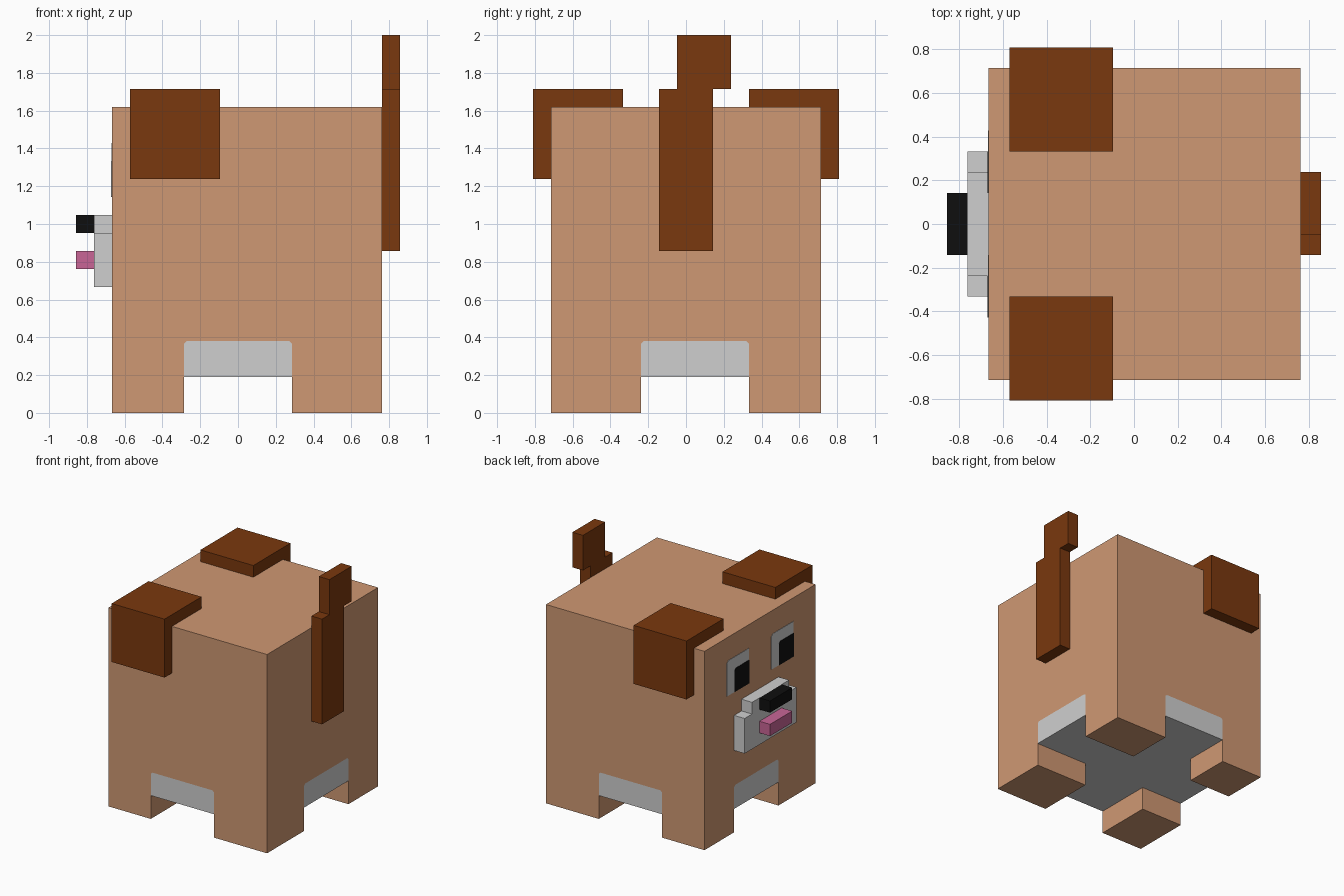
import bpy
import bmesh
from mathutils import Matrix, Vector

U = 2 / 21  # one block unit

cube = bpy.data.objects.get("Cube")
if cube:
    bpy.data.objects.remove(cube, do_unlink=True)


def material(name, rgb):
    """Flat material from an 8-bit display colour."""
    linear = [((c / 255 + 0.055) / 1.055) ** 2.4 if c > 10 else c / 255 / 12.92 for c in rgb]
    mat = bpy.data.materials.new(name)
    mat.use_nodes = True
    mat.diffuse_color = (*linear, 1)
    bsdf = next(n for n in mat.node_tree.nodes if n.type == 'BSDF_PRINCIPLED')
    bsdf.inputs["Base Color"].default_value = (*linear, 1)
    bsdf.inputs["Roughness"].default_value = 0.9
    return mat


TAN = material("tan_fur", (207, 152, 115))
BROWN = material("brown_fur", (122, 56, 14))
WHITE = material("white_fur", (207, 207, 207))
BLACK = material("black", (15, 15, 15))
PINK = material("pink", (200, 101, 150))


def finish(name, bm, *mats):
    bmesh.ops.recalc_face_normals(bm, faces=bm.faces)
    mesh = bpy.data.meshes.new(name)
    bm.to_mesh(mesh)
    bm.free()
    for mat in mats:
        mesh.materials.append(mat)
    obj = bpy.data.objects.new(name, mesh)
    bpy.context.collection.objects.link(obj)
    return obj


def box_bmesh(x, y, z):
    """Box from (low, high) ranges in block units."""
    bm = bmesh.new()
    size = [(b - a) * U for a, b in (x, y, z)]
    centre = [(a + b) / 2 * U for a, b in (x, y, z)]
    bmesh.ops.create_cube(bm, size=1, matrix=Matrix.Translation(centre) @ Matrix.Diagonal((*size, 1)))
    return bm


def box(name, mat, x, y, z):
    return finish(name, box_bmesh(x, y, z), mat)


def stepped(name, mat, x, outline):
    """Slab with a stepped outline of (y, z) points, extruded along x."""
    bm = bmesh.new()
    face = bm.faces.new([bm.verts.new((x[0] * U, y * U, z * U)) for y, z in outline])
    new = bmesh.ops.extrude_face_region(bm, geom=[face], use_keep_orig=True)["geom"]
    verts = [v for v in new if isinstance(v, bmesh.types.BMVert)]
    bmesh.ops.translate(bm, verts=verts, vec=((x[1] - x[0]) * U, 0, 0))
    return finish(name, bm, mat)


# Body: one box cut along the leg lines, corner faces pulled down as legs
GAP_X, GAP_Y = (-3, 3), (-2.5, 3.5)
BELLY, STRIP = 2, 4
bm = box_bmesh((-7, 8), (-7.5, 7.5), (BELLY, 17))
cuts = [((v, 0, 0), (1, 0, 0)) for v in GAP_X]
cuts += [((0, v, 0), (0, 1, 0)) for v in GAP_Y]
cuts.append(((0, 0, STRIP), (0, 0, 1)))
for point, normal in cuts:
    bmesh.ops.bisect_plane(bm, geom=bm.verts[:] + bm.edges[:] + bm.faces[:],
                           plane_co=Vector(point) * U, plane_no=normal)


def in_gap(value, gap):
    return gap[0] * U + 0.001 < value < gap[1] * U - 0.001


bm.normal_update()
for sx in (-1, 1):
    for sy in (-1, 1):
        corner = [f for f in bm.faces if f.normal.z < -0.9
                  and f.calc_center_median().z > U
                  and f.calc_center_median().x * sx > 3 * U
                  and not in_gap(f.calc_center_median().y, GAP_Y)
                  and f.calc_center_median().y * sy > 0]
        new = bmesh.ops.extrude_face_region(bm, geom=corner)["geom"]
        bmesh.ops.translate(bm, verts=[v for v in new if isinstance(v, bmesh.types.BMVert)],
                            vec=(0, 0, -BELLY * U))
        bm.normal_update()

# Clip the upper corners of the belly strips
tips = [v for v in bm.verts if abs(v.co.z - STRIP * U) < 0.001
        and (any(abs(v.co.x - g * U) < 0.001 for g in GAP_X)
             or any(abs(v.co.y - g * U) < 0.001 for g in GAP_Y))]
bmesh.ops.bevel(bm, geom=tips, offset=0.015, segments=1, affect='VERTICES')
bmesh.ops.recalc_face_normals(bm, faces=bm.faces)

# White underside and side strips, tan elsewhere
for f in bm.faces:
    c = f.calc_center_median()
    underside = f.normal.z < -0.9 and c.z > U
    across = in_gap(c.x, GAP_X) if abs(f.normal.y) > 0.9 else in_gap(c.y, GAP_Y)
    outer = abs(c.y) > 7 * U if abs(f.normal.y) > 0.9 else abs(c.x) > 6.5 * U
    strip = (abs(f.normal.z) < 0.1 and across and outer
             and BELLY * U < c.z < STRIP * U - 0.01)
    f.material_index = 1 if underside or strip else 0
bmesh.ops.dissolve_limit(bm, angle_limit=0.01, verts=bm.verts[:], edges=bm.edges[:],
                         delimit={'MATERIAL'})
finish("body", bm, TAN, WHITE)

# Ears wrapped over the top edges
for side, s in (("left", 1), ("right", -1)):
    box(side + "_ear", BROWN, (-6, -1), sorted((3.5 * s, 8.5 * s)), (13, 18))

# Stepped tail
stepped("tail", BROWN, (8, 9), [(-1.5, 9), (1.5, 9), (1.5, 18), (2.5, 18),
                                (2.5, 21), (-0.5, 21), (-0.5, 18), (-1.5, 18)])

# Muzzle, nose and tongue
stepped("muzzle", WHITE, (-8, -7), [(-3.5, 7), (3.5, 7), (3.5, 10), (2.5, 10),
                                    (2.5, 11), (-2.5, 11), (-2.5, 10), (-3.5, 10)])
box("nose", BLACK, (-9, -8), (-1.5, 1.5), (10, 11))
box("tongue", PINK, (-9, -8), (-1.5, 1.5), (8, 9))


# Eyes as thin plates with one clipped corner
def eye_plate(name, mat, depth, low, high, bottom, top):
    clip = 0.2
    stepped(name, mat, (-7 - depth, -7), [(low, bottom), (high, bottom), (high, top - clip),
                                          (high - clip, top), (low, top)])


for side, low in (("upper_y", 1.5), ("lower_y", -4.5)):
    eye_plate("eye_white_" + side, WHITE, 0.03, low, low + 3, 12, 15)
    eye_plate("pupil_" + side, BLACK, 0.06, low, low + 2, 12, 14)
